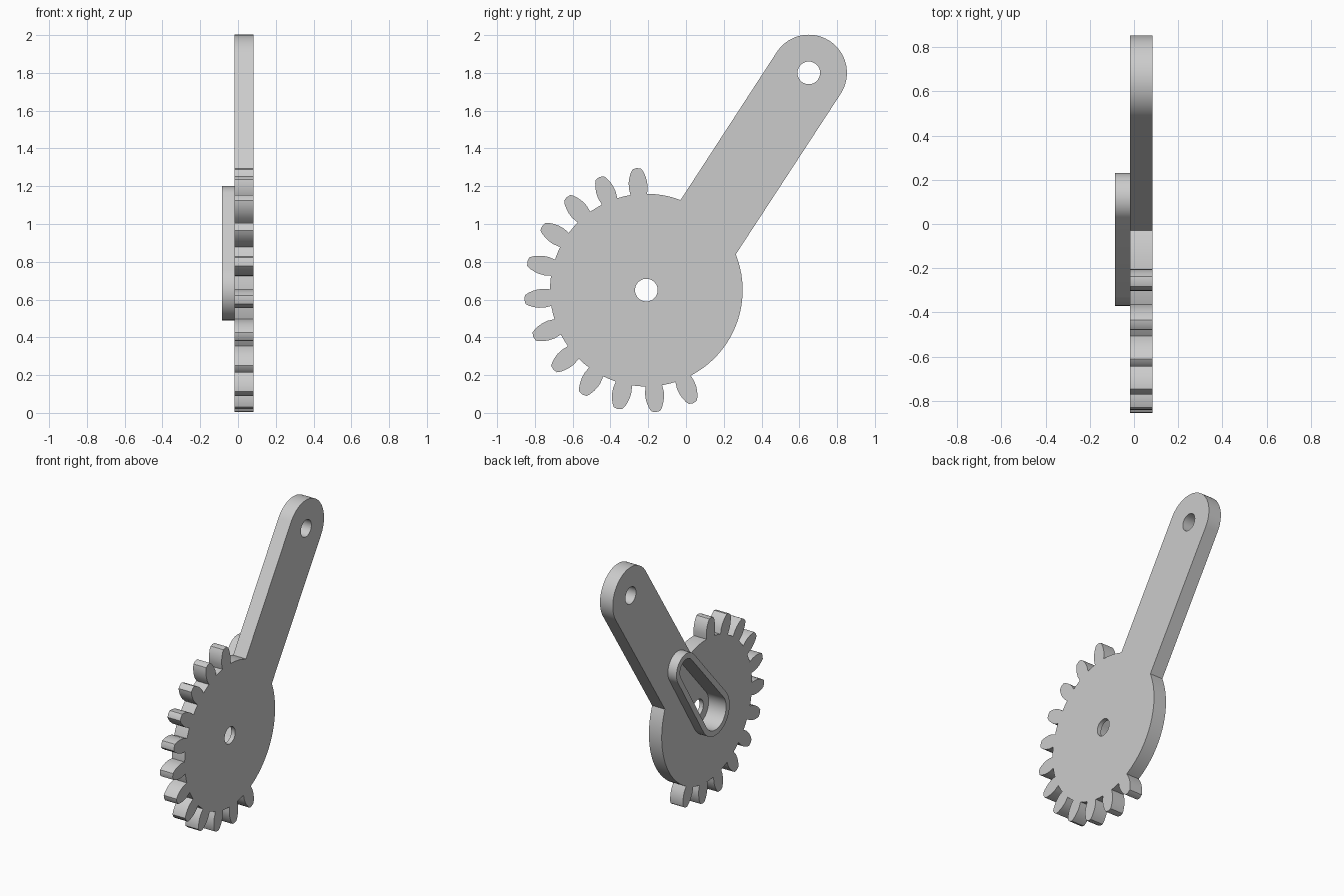
import bpy
import bmesh
from math import sin, cos, radians, degrees, atan2, acos, hypot

cube = bpy.data.objects.get("Cube")
if cube:
    bpy.data.objects.remove(cube, do_unlink=True)

HUB = (-0.21, 0.65)
TIP = (0.65, 1.8)
BOSS_TIP = (0.116, 1.086)
ROOT_R = 0.51
BACK, FACE, RIM = 0.083, -0.018, -0.086   # x positions of the plate faces and boss rim
FLOOR = 0.052                            # bottom of the recess

grey = bpy.data.materials.new("light grey")
grey.use_nodes = True
grey.diffuse_color = (0.6, 0.6, 0.6, 1)
grey.node_tree.nodes["Principled BSDF"].inputs["Base Color"].default_value = (0.6, 0.6, 0.6, 1)


def arc(center, r, start, end, step=4):
    """Points along an arc in the y-z plane, angles in degrees."""
    n = max(2, round(abs(end - start) / step))
    angles = [radians(start + (end - start) * i / n) for i in range(n + 1)]
    return [(center[0] + r * cos(a), center[1] + r * sin(a)) for a in angles]


def prism(name, outline, x0, x1):
    """Extrude a y-z outline along x."""
    bm = bmesh.new()
    face = bm.faces.new([bm.verts.new((x0, y, z)) for y, z in outline])
    ext = bmesh.ops.extrude_face_region(bm, geom=[face])
    verts = [g for g in ext["geom"] if isinstance(g, bmesh.types.BMVert)]
    bmesh.ops.translate(bm, verts=verts, vec=(x1 - x0, 0, 0))
    bmesh.ops.recalc_face_normals(bm, faces=bm.faces)
    mesh = bpy.data.meshes.new(name)
    bm.to_mesh(mesh)
    bm.free()
    mesh.materials.append(grey)
    obj = bpy.data.objects.new(name, mesh)
    bpy.context.collection.objects.link(obj)
    return obj


def teardrop(r_hub, r_tip):
    """Tangent outline around the hub circle and the smaller tip circle."""
    dy, dz = BOSS_TIP[0] - HUB[0], BOSS_TIP[1] - HUB[1]
    aim = degrees(atan2(dz, dy))
    spread = degrees(acos((r_hub - r_tip) / hypot(dy, dz)))
    return (arc(BOSS_TIP, r_tip, aim - spread, aim + spread)
            + arc(HUB, r_hub, aim + spread, aim + 360 - spread))


def tooth(angle):
    """Rounded tooth flank points: (radius, half width), up one side and down the other."""
    flank = [(0.508, 0.044), (0.545, 0.05), (0.575, 0.0485),
             (0.6, 0.043), (0.625, 0.034), (0.643, 0.023)]
    c, s = cos(radians(angle)), sin(radians(angle))
    side = [(r, -w) for r, w in flank] + [(0.648, 0)] + [(r, w) for r, w in reversed(flank)]
    return [(HUB[0] + r * c - w * s, HUB[1] + r * s + w * c) for r, w in side]


def cut(obj, cutters):
    bpy.context.view_layer.objects.active = obj
    for cutter in cutters:
        mod = obj.modifiers.new("cut", 'BOOLEAN')
        mod.operation = 'DIFFERENCE'
        mod.solver = 'EXACT'
        mod.object = cutter
        bpy.ops.object.modifier_apply(modifier=mod.name)


# Plate outline: hub arc, twelve teeth, plain hub arc, then the arm
PITCH, FIRST, COUNT, HALF = 18, 94.5, 12, 5
outline = arc(HUB, ROOT_R, 69.2, FIRST - HALF - 1)
for k in range(COUNT):
    a = FIRST + PITCH * k
    outline += tooth(a)
    if k < COUNT - 1:
        outline += arc(HUB, ROOT_R, a + HALF + 1, a + PITCH - HALF - 1)
last = FIRST + PITCH * (COUNT - 1)
outline += arc(HUB, ROOT_R, last + HALF + 1, 381.8)
outline += arc(TIP, 0.202, -33, 147)
plate = prism("gear_arm_plate", outline, FACE, BACK)

# Raised teardrop boss on the -x face
boss = prism("boss_wall", teardrop(0.16, 0.114), RIM, FACE)

# Holes and the recess
recess = prism("recess_cutter", teardrop(0.12, 0.074), RIM - 0.1, FLOOR)
holes = [prism("hole_cutter", arc(c, 0.06, 0, 350, 10), -0.3, 0.3) for c in (HUB, TIP)]
cut(plate, [recess] + holes)
cut(boss, [recess])
for helper in [recess] + holes:
    bpy.data.objects.remove(helper, do_unlink=True)

# Smooth curved walls, crisp rims
bpy.ops.object.select_all(action='DESELECT')
for obj in (plate, boss):
    obj.select_set(True)
bpy.context.view_layer.objects.active = plate
bpy.ops.object.shade_smooth_by_angle(angle=radians(30))
